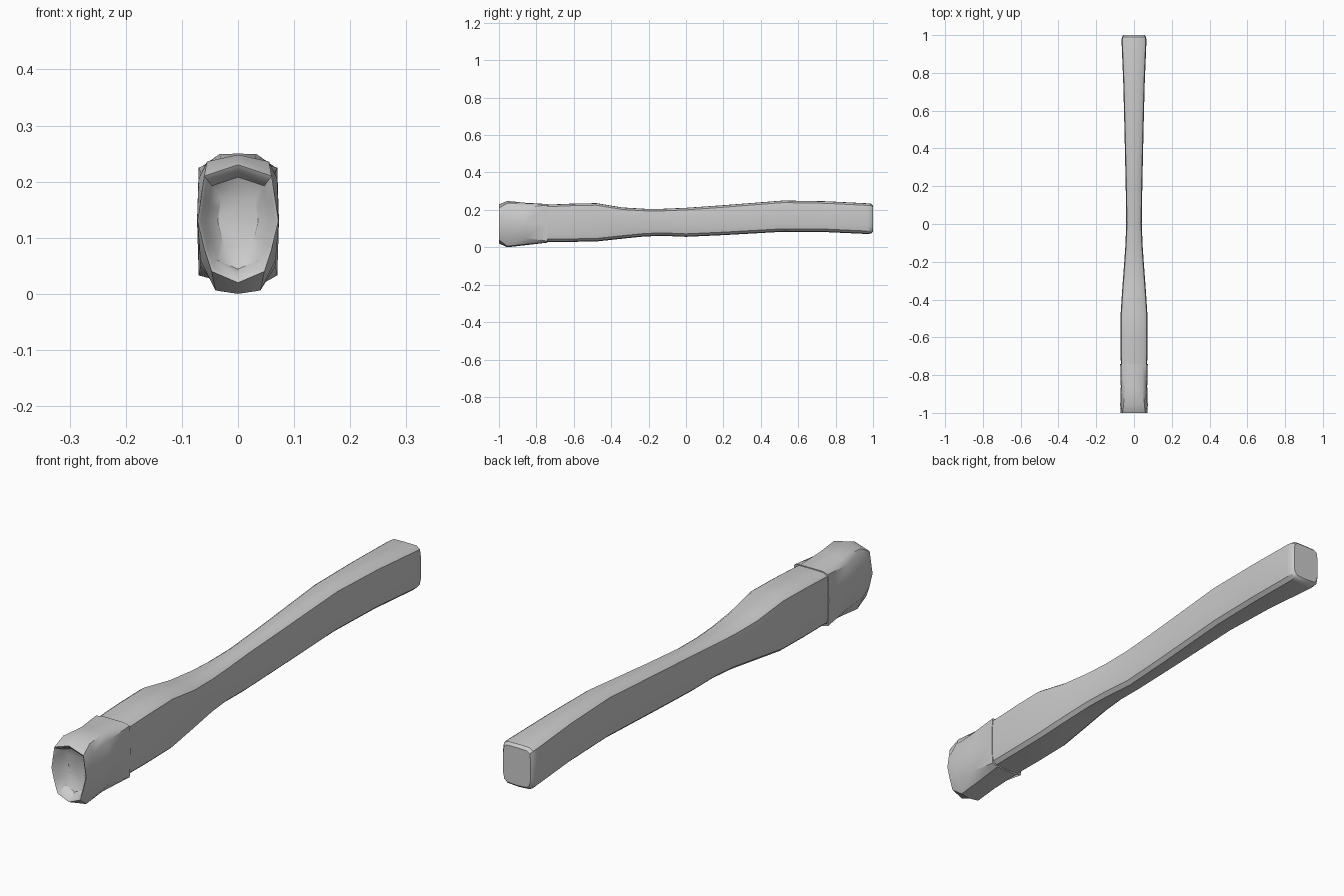
import bpy, bmesh, math

if "Cube" in bpy.data.objects:
    bpy.data.objects.remove(bpy.data.objects["Cube"])


def mirrored(half):
    # right half from top to bottom, then the left half back up
    return half + [(-x, z) for x, z in reversed(half[1:-1])]


def scaled(ring, s, cz=0.13):
    return [(x * s, cz + (z - cz) * s) for x, z in ring]


def loft(name, rings, cap_first=False, cap_last=False, angle=35):
    bm = bmesh.new()
    loops = [[bm.verts.new((x, y, z)) for x, z in ring] for y, ring in rings]
    n = len(loops[0])
    for a, b in zip(loops, loops[1:]):
        for i in range(n):
            j = (i + 1) % n
            bm.faces.new((a[i], a[j], b[j], b[i]))
    if cap_first:
        bm.faces.new(loops[0])
    if cap_last:
        bm.faces.new(loops[-1])
    bmesh.ops.recalc_face_normals(bm, faces=bm.faces)
    mesh = bpy.data.meshes.new(name)
    bm.to_mesh(mesh)
    bm.free()
    ob = bpy.data.objects.new(name, mesh)
    bpy.context.collection.objects.link(ob)
    bpy.context.view_layer.objects.active = ob
    ob.select_set(True)
    bpy.ops.object.shade_smooth_by_angle(angle=math.radians(angle))
    ob.select_set(False)
    return ob


def handle_section(w, t, b):
    # crisp chamfer on top, softer rounding underneath
    return mirrored([(0, t), (w - 0.018, t - 0.001), (w - 0.004, t - 0.011),
                     (w, t - 0.04), (w, b + 0.04), (w - 0.005, b + 0.016),
                     (w - 0.019, b + 0.003), (0, b)])


# Curved handle: y, half width, top, bottom
stations = [(-0.74, 0.070, 0.228, 0.029), (-0.62, 0.071, 0.233, 0.029),
            (-0.48, 0.071, 0.236, 0.031), (-0.34, 0.062, 0.213, 0.046),
            (-0.22, 0.053, 0.206, 0.058), (-0.12, 0.046, 0.206, 0.061),
            (0.00, 0.041, 0.211, 0.056), (0.20, 0.044, 0.225, 0.065),
            (0.52, 0.051, 0.250, 0.083), (0.75, 0.057, 0.246, 0.081),
            (0.97, 0.066, 0.235, 0.071)]
rings = [(y, handle_section(w, t, b)) for y, w, t, b in stations]
rings.append((0.99, scaled(rings[-1][1], 0.97, 0.153)))
rings.append((1.0, scaled(rings[-2][1], 0.86, 0.153)))
loft("handle", rings, cap_last=True)

# Butt collar: squared where it meets the grip, rounded to the open end
back = mirrored([(0, 0.231), (0.045, 0.231), (0.070, 0.225), (0.073, 0.13),
                 (0.070, 0.033), (0.045, 0.026), (0, 0.025)])
waist = mirrored([(0, 0.238), (0.045, 0.235), (0.066, 0.215), (0.070, 0.13),
                  (0.067, 0.05), (0.040, 0.016), (0, 0.011)])
swell = mirrored([(0, 0.248), (0.055, 0.236), (0.070, 0.205), (0.073, 0.13),
                  (0.067, 0.06), (0.040, 0.006), (0, 0.0)])
mouth = mirrored([(0, 0.230), (0.060, 0.210), (0.066, 0.17), (0.072, 0.13),
                  (0.060, 0.08), (0.047, 0.04), (0, 0.020)])
loft("butt_collar", [
    (-0.74, scaled(back, 0.93)), (-0.74, back), (-0.86, waist),
    (-0.955, swell), (-1.0, mouth),
    # shallow dished recess in the end
    (-0.995, scaled(mouth, 0.92)), (-0.965, scaled(mouth, 0.78)),
    (-0.95, scaled(mouth, 0.5))], cap_last=True)
